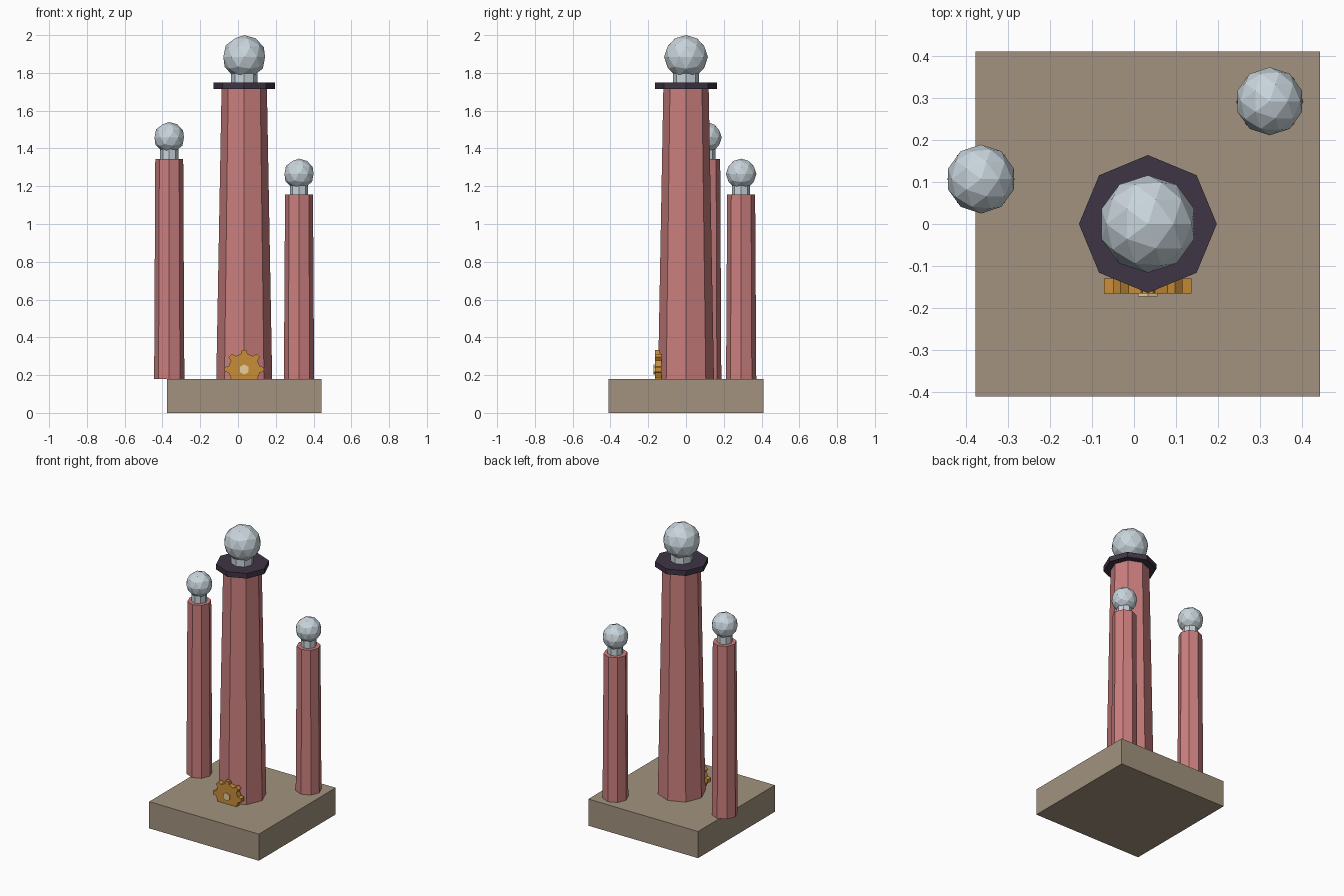
import bpy, bmesh
from math import cos, sin, pi
from mathutils import Matrix

if "Cube" in bpy.data.objects:
    bpy.data.objects.remove(bpy.data.objects["Cube"])


def material(name, rgb):
    m = bpy.data.materials.new(name)
    m.diffuse_color = (*rgb, 1)
    m.use_nodes = True
    m.node_tree.nodes["Principled BSDF"].inputs["Base Color"].default_value = m.diffuse_color
    return m


STONE = material("stone", (0.36, 0.29, 0.21))
PINK = material("pink_brick", (0.60, 0.21, 0.21))
DARK = material("dark_trim", (0.05, 0.035, 0.06))
SILVER = material("silver", (0.58, 0.66, 0.71))
BRASS = material("brass", (0.58, 0.27, 0.04))
PALE = material("pale_brass", (0.80, 0.62, 0.33))


def finish(name, bm, mat):
    bmesh.ops.recalc_face_normals(bm, faces=bm.faces[:])
    me = bpy.data.meshes.new(name)
    bm.to_mesh(me)
    bm.free()
    me.materials.append(mat)
    ob = bpy.data.objects.new(name, me)
    bpy.context.collection.objects.link(ob)
    return ob


def prism(name, x, y, z0, z1, r0, r1, mat, sides=8):
    """Faceted column with a corner on the +x axis."""
    bm = bmesh.new()
    rings = [[bm.verts.new((x + r * cos(2 * pi * i / sides),
                            y + r * sin(2 * pi * i / sides), z))
              for i in range(sides)] for z, r in ((z0, r0), (z1, r1))]
    for ring in rings:
        bm.faces.new(ring)
    for i in range(sides):
        j = (i + 1) % sides
        bm.faces.new((rings[0][i], rings[0][j], rings[1][j], rings[1][i]))
    return finish(name, bm, mat)


def ball(name, x, y, z, r):
    bm = bmesh.new()
    bmesh.ops.create_icosphere(bm, subdivisions=2, radius=r,
                               matrix=Matrix.Translation((x, y, z)))
    return finish(name, bm, SILVER)


def plate(name, outline, y0, y1, mat):
    """Extrude an (x, z) outline from y0 to y1."""
    bm = bmesh.new()
    face = bm.faces.new([bm.verts.new((px, y0, pz)) for px, pz in outline])
    ext = bmesh.ops.extrude_face_region(bm, geom=[face])
    bmesh.ops.translate(bm, vec=(0, y1 - y0, 0),
                        verts=[v for v in ext["geom"] if isinstance(v, bmesh.types.BMVert)])
    return finish(name, bm, mat)


CX = 0.033

# Square plinth
bm = bmesh.new()
bmesh.ops.create_cube(bm, size=1, matrix=Matrix.Translation((CX, 0, 0.09))
                      @ Matrix.Diagonal((0.82, 0.82, 0.18, 1)))
finish("plinth", bm, STONE)

# Towers, each with a neck and a ball: x, y, top z, radii, neck radius, ball z, ball radius
towers = {
    "main": (CX, 0, 1.72, 0.148, 0.12, 0.07, 1.884, 0.116),
    "left": (-0.364, 0.107, 1.345, 0.08, 0.074, 0.048, 1.458, 0.082),
    "right": (0.323, 0.292, 1.155, 0.08, 0.074, 0.048, 1.265, 0.081),
}
for name, (x, y, top, r0, r1, rn, bz, br) in towers.items():
    prism(name + "_tower", x, y, 0.18, top, r0, r1, PINK)
    prism(name + "_neck", x, y, top, bz - br * 0.75, rn, rn, SILVER)
    ball(name + "_ball", x, y, bz, br)

# Collar on the main tower
prism("main_collar", CX, 0, 1.715, 1.75, 0.164, 0.164, DARK)

# Cog half sunk into the plinth, with a hexagonal hub
GZ, TEETH = 0.23, 8
outline = []
for i in range(TEETH):
    a = 2 * pi * i / TEETH
    for da, r in ((-0.20, 0.084), (-0.12, 0.105), (0.12, 0.105), (0.20, 0.084)):
        outline.append((CX + r * cos(a + da), GZ + r * sin(a + da)))
plate("cog", outline, -0.165, -0.13, BRASS)
hub = [(CX + 0.027 * sin(pi * i / 3), GZ + 0.027 * cos(pi * i / 3)) for i in range(6)]
plate("cog_hub", hub, -0.172, -0.14, PALE)
